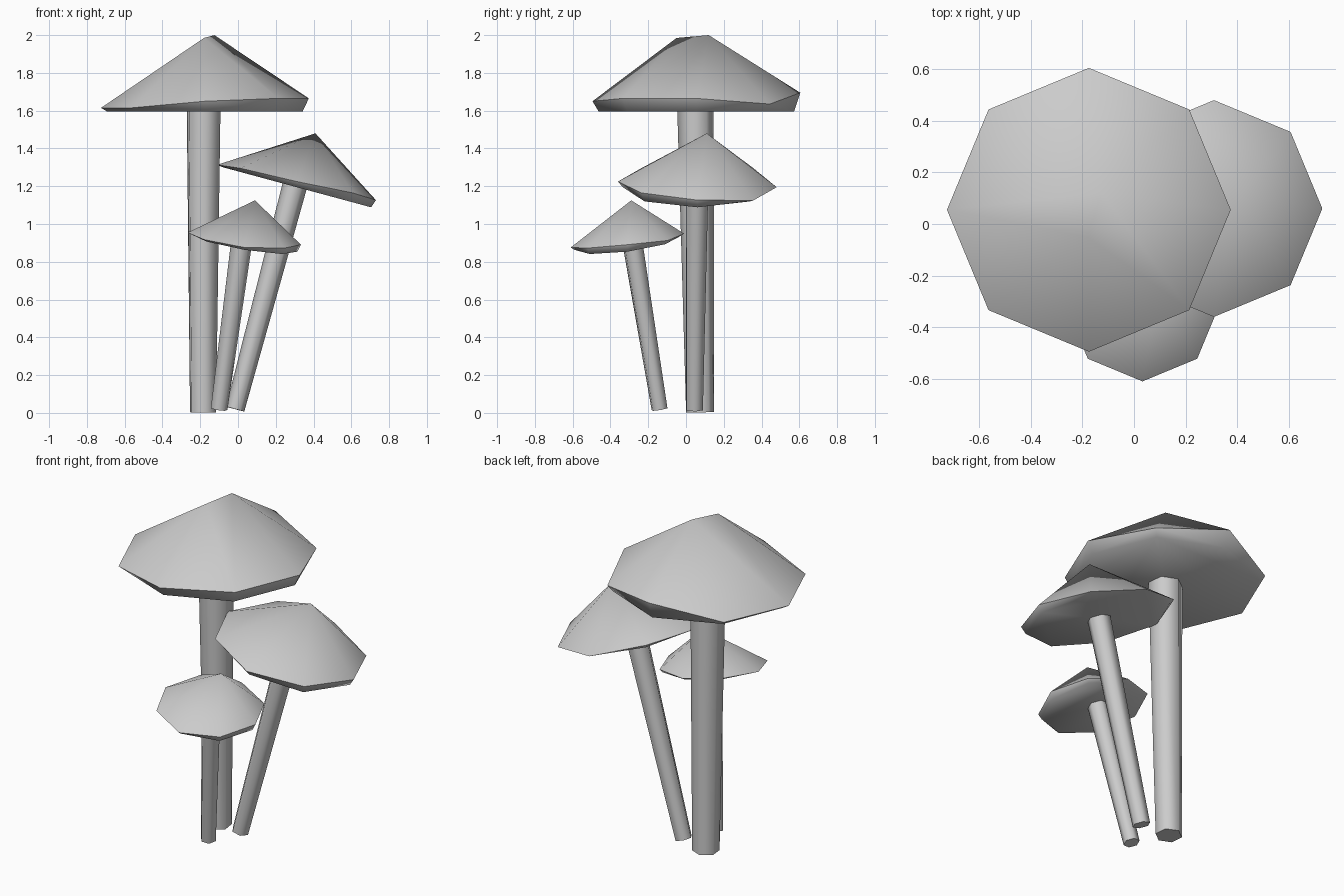
import bpy, bmesh, math
from mathutils import Vector

if "Cube" in bpy.data.objects:
    bpy.data.objects.remove(bpy.data.objects["Cube"], do_unlink=True)

# One plain grey for everything
grey = bpy.data.materials.new("plain grey")
grey.use_nodes = True
color = (0.6, 0.6, 0.6, 1)
grey.diffuse_color = color
grey.node_tree.nodes["Principled BSDF"].inputs["Base Color"].default_value = color


def finish(bm, name):
    bmesh.ops.recalc_face_normals(bm, faces=bm.faces[:])
    mesh = bpy.data.meshes.new(name)
    bm.to_mesh(mesh)
    bm.free()
    mesh.materials.append(grey)
    obj = bpy.data.objects.new(name, mesh)
    bpy.context.collection.objects.link(obj)
    bpy.ops.object.select_all(action="DESELECT")
    obj.select_set(True)
    bpy.context.view_layer.objects.active = obj
    bpy.ops.object.shade_smooth_by_angle(angle=math.radians(65))
    return obj


def make_cap(name, center, radius, slope, lifts, peaks):
    """Eight-sided cap: tilted underside, uneven rim and one or two peaks."""
    bm = bmesh.new()
    center = Vector(center)
    for i, lift in enumerate(lifts):
        a = math.tau * i / len(lifts)
        for r, up in ((radius, lift), (radius * 0.94, 0)):
            x, y = r * math.cos(a), r * math.sin(a)
            bm.verts.new(center + Vector((x, y, x * slope[0] + y * slope[1] + up)))
    for peak in peaks:
        bm.verts.new(peak)
    hull = bmesh.ops.convex_hull(bm, input=bm.verts[:])
    loose = [v for v in bm.verts if not v.link_faces]
    bmesh.ops.delete(bm, geom=loose, context="VERTS")
    return finish(bm, name)


def make_stem(name, foot, top, r_foot, r_top):
    """Tapered six-sided stem running from foot to top."""
    foot, top = Vector(foot), Vector(top)
    axis = top - foot
    bm = bmesh.new()
    bmesh.ops.create_cone(bm, cap_ends=True, segments=6, radius1=r_foot,
                          radius2=r_top, depth=axis.length)
    turn = axis.to_track_quat("Z", "Y").to_matrix()
    for v in bm.verts:
        v.co = turn @ v.co + (foot + top) / 2
    return finish(bm, name)


# Tall mushroom
make_stem("tall_stem", (-0.185, 0.075, 0.003), (-0.182, 0.05, 1.61), 0.075, 0.097)
make_cap("tall_cap", (-0.175, 0.055, 1.595), 0.55, (0, 0),
         (0.07, 0.04, 0.1, 0.025, 0.02, 0.02, 0.055, 0.07),
         ((-0.18, -0.05, 1.985), (-0.125, 0.12, 2.0)))

# Leaning middle mushroom
make_stem("middle_stem", (-0.015, 0.045, 0.02), (0.305, 0.06, 1.22), 0.05, 0.066)
make_cap("middle_cap", (0.31, 0.06, 1.195), 0.42, (-0.27, 0),
         (0.045, 0.01, 0.0, 0.02, 0.005, 0.02, 0.03, 0.05),
         ((0.41, 0.11, 1.48),))

# Small front mushroom
make_stem("small_stem", (-0.1, -0.14, 0.02), (0.02, -0.285, 0.91), 0.045, 0.057)
make_cap("small_cap", (0.033, -0.31, 0.9), 0.3, (-0.165, 0.13),
         (0.04, 0.02, 0.01, 0.01, 0.005, 0.01, 0.015, 0.035),
         ((0.09, -0.29, 1.125),))
